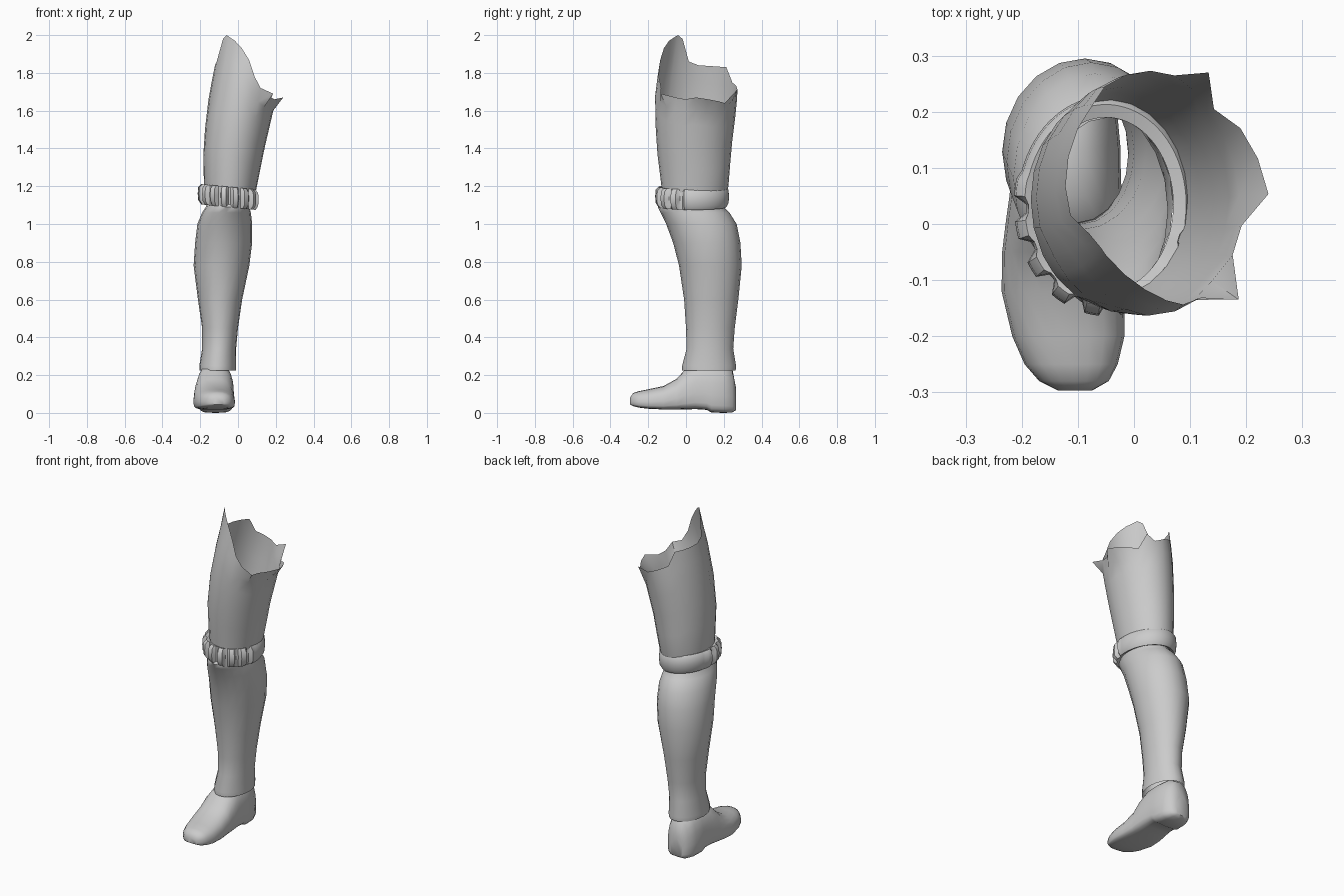
import bpy, bmesh, math

cube = bpy.data.objects.get("Cube")
if cube:
    bpy.data.objects.remove(cube, do_unlink=True)

grey = bpy.data.materials.new("plain grey")
grey.use_nodes = True
grey.diffuse_color = (0.6, 0.6, 0.6, 1)
grey.node_tree.nodes["Principled BSDF"].inputs["Base Color"].default_value = (0.6, 0.6, 0.6, 1)


def lerp(table, key):
    """Interpolate rows of (key, values...) at the given key."""
    if key <= table[0][0]:
        return table[0][1:]
    for a, b in zip(table, table[1:]):
        if key <= b[0]:
            t = (key - a[0]) / (b[0] - a[0])
            return tuple(p + (q - p) * t for p, q in zip(a[1:], b[1:]))
    return table[-1][1:]


def on_ring(extents, angle, grow=0.0):
    """Point on the ellipse that fills (xmin, xmax, ymin, ymax)."""
    x0, x1, y0, y1 = extents
    return ((x0 + x1) / 2 + ((x1 - x0) / 2 + grow) * math.cos(angle),
            (y0 + y1) / 2 + ((y1 - y0) / 2 + grow) * math.sin(angle))


def loft(name, rings, caps=False, loop=False, sharp=40):
    """Skin a list of closed rings of points."""
    bm = bmesh.new()
    rows = [[bm.verts.new(p) for p in ring] for ring in rings]
    pairs = list(zip(rows, rows[1:]))
    if loop:
        pairs.append((rows[-1], rows[0]))
    for a, b in pairs:
        n = len(a)
        for i in range(n):
            j = (i + 1) % n
            bm.faces.new((a[i], a[j], b[j], b[i]))
    if caps:
        bm.faces.new(rows[0][::-1])
        bm.faces.new(rows[-1])
    if caps or loop:
        bmesh.ops.recalc_face_normals(bm, faces=bm.faces)
    mesh = bpy.data.meshes.new(name)
    bm.to_mesh(mesh)
    bm.free()
    mesh.materials.append(grey)
    obj = bpy.data.objects.new(name, mesh)
    bpy.context.collection.objects.link(obj)
    bpy.ops.object.select_all(action='DESELECT')
    obj.select_set(True)
    bpy.context.view_layer.objects.active = obj
    bpy.ops.object.shade_smooth_by_angle(angle=math.radians(sharp))
    return obj


# Thigh: open sleeve, extents by height
thigh = [(1.1, -.17, .08, -.12, .20), (1.2, -.18, .10, -.13, .225),
         (1.4, -.185, .14, -.155, .24), (1.6, -.165, .187, -.165, .265),
         (1.7, -.15, .205, -.163, .273), (1.85, -.12, .23, -.14, .275),
         (2.0, -.10, .25, -.11, .27)]
# Ragged rim: angle, height, outward flare
rim = [(0, 1.67, .04), (30, 1.65, .02), (45, 1.64, 0), (60, 1.71, .03), (75, 1.69, 0),
       (90, 1.71, 0), (120, 1.75, 0), (135, 1.83, 0), (180, 1.84, 0), (195, 1.86, 0),
       (210, 1.98, 0), (220, 2.0, 0), (240, 1.97, 0), (255, 1.93, 0), (270, 1.87, 0),
       (285, 1.78, 0), (300, 1.72, 0), (315, 1.69, .05), (330, 1.67, 0), (345, 1.66, 0),
       (360, 1.67, .04)]
angles = sorted(set(range(0, 360, 15)) | {220})
rows = []
for t in (0, .16, .35, .55, .75, .88, 1):
    row = []
    for a in angles:
        h, flare = lerp(rim, a)
        z = 1.1 + (h - 1.1) * t
        x, y = on_ring(lerp(thigh, z), math.radians(a), flare if t == 1 else 0)
        row.append((x, y, z))
    rows.append(row)
loft("thigh", rows, sharp=60)

# Lower leg: knee, calf and flared hem
shin = [(.225, -.205, -.01, -.02, .263), (.25, -.205, -.01, -.02, .265),
        (.34, -.19, -.01, .003, .25), (.45, -.19, 0, 0, .258),
        (.6, -.212, .022, -.01, .277), (.78, -.235, .06, -.037, .295),
        (.9, -.227, .075, -.068, .288), (1.0, -.215, .075, -.105, .268),
        (1.06, -.19, .068, -.135, .23), (1.09, -.17, .06, -.15, .2),
        (1.13, -.16, .07, -.12, .19)]
loft("lower_leg", [[(*on_ring(e, math.tau * i / 20), z) for i in range(20)]
                   for z, *e in shin], sharp=60)

# Knee band: smooth behind, raised pads across the front
section = [(-.015, -.045, 0), (.008, -.056, .3), (.02, -.035, 1), (.023, 0, 1),
           (.02, .035, 1), (.008, .052, .3), (-.015, .045, 0)]
columns = []
for i in range(80):
    deg = i * 4.5
    a = math.radians(deg)
    notch = .022 if 165 < deg < 348 and i % 5 < 2 else 0
    pad = .006 if 165 < deg < 348 else 0
    column = []
    for out, up, weight in section:
        x, y = on_ring((-.185, .085, -.135, .205), a, out + (pad - notch) * weight)
        column.append((x, y, 1.145 + up - .1 * (x + .05)))
    columns.append(column)
loft("knee_band", columns, loop=True, sharp=45)

# Shoe: sections from toe to heel (y, centre x, half width, bottom, top)
shoe = [(-.297, -.105, .03, .045, .08), (-.28, -.107, .062, .036, .105),
        (-.25, -.112, .083, .028, .115), (-.2, -.117, .1, .022, .125),
        (-.12, -.126, .11, .018, .142), (-.05, -.128, .107, .018, .18),
        (0, -.125, .104, .018, .235), (.05, -.122, .1, .02, .265),
        (.11, -.12, .096, .016, .27), (.135, -.12, .096, .002, .27),
        (.2, -.12, .09, 0, .265), (.245, -.12, .07, .002, .235),
        (.265, -.12, .04, .015, .13)]


def shoe_ring(y, cx, half, low, high):
    ring = []
    for i in range(20):
        c, s = math.cos(math.tau * i / 20), math.sin(math.tau * i / 20)
        # squarer towards the sole, rounder above
        power = .45 if s < 0 else .85
        mid = low + (high - low) * .35
        reach = high - mid if s > 0 else mid - low
        ring.append((cx + half * math.copysign(abs(c) ** power, c), y,
                     mid + reach * math.copysign(abs(s) ** power, s)))
    return ring


loft("shoe", [shoe_ring(*s) for s in shoe], caps=True, sharp=50)
